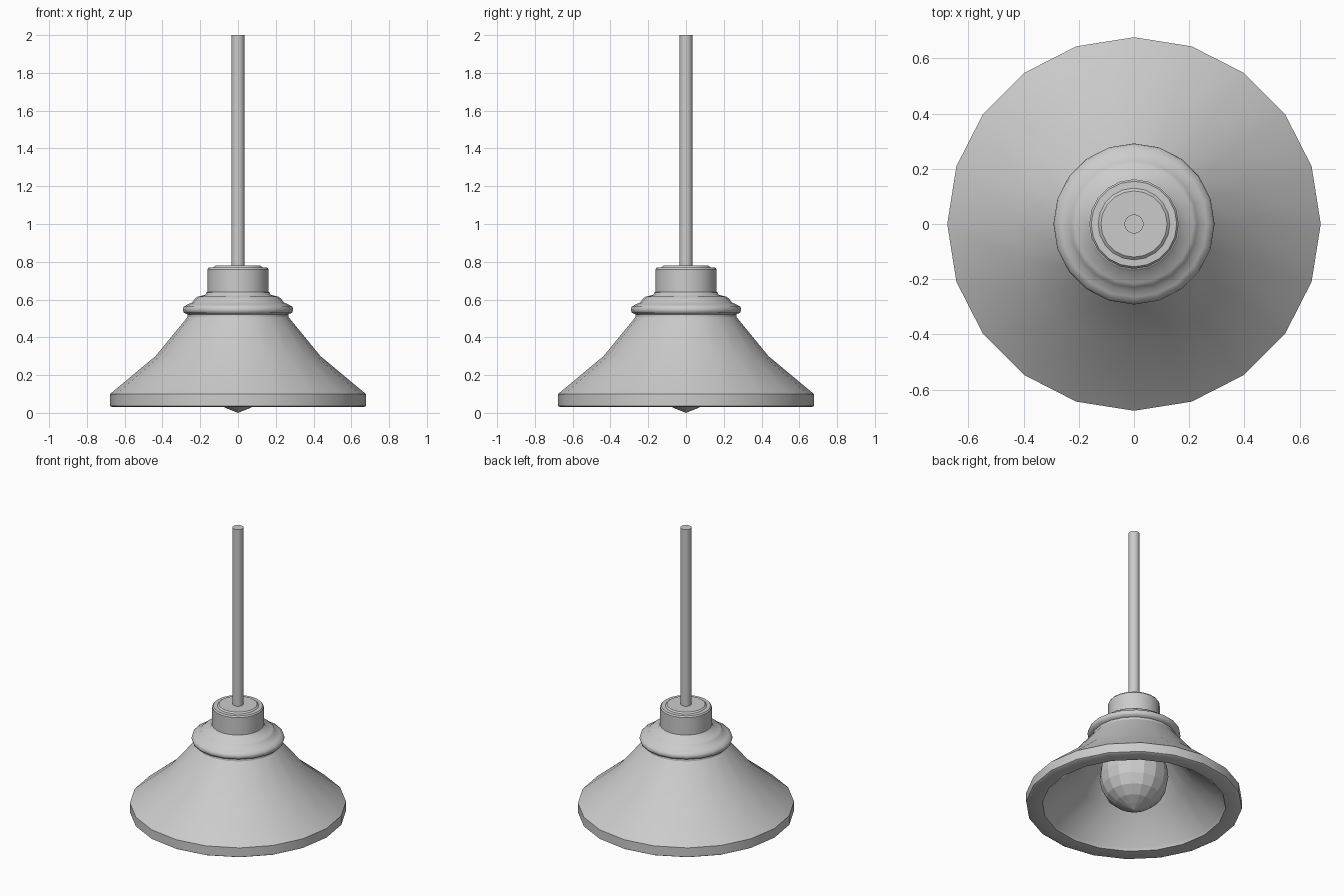
import bpy, bmesh, math

if "Cube" in bpy.data.objects:
    bpy.data.objects.remove(bpy.data.objects["Cube"])


def lathe(name, profile, sides=20, smooth=35):
    """Revolve an (r, z) profile about the z axis; r = 0 makes a pole."""
    bm = bmesh.new()
    rings = []
    for r, z in profile:
        if r == 0:
            rings.append([bm.verts.new((0, 0, z))] * sides)
        else:
            rings.append([bm.verts.new((r * math.cos(2 * math.pi * i / sides),
                                        r * math.sin(2 * math.pi * i / sides), z))
                          for i in range(sides)])
    for a, b in zip(rings, rings[1:]):
        for i in range(sides):
            j = (i + 1) % sides
            # profiles run upward on the outside, so this winding faces outward
            bm.faces.new(list(dict.fromkeys((a[i], a[j], b[j], b[i]))))
    mesh = bpy.data.meshes.new(name)
    bm.to_mesh(mesh)
    bm.free()
    obj = bpy.data.objects.new(name, mesh)
    bpy.context.collection.objects.link(obj)
    if smooth:
        bpy.ops.object.select_all(action='DESELECT')
        obj.select_set(True)
        bpy.context.view_layer.objects.active = obj
        bpy.ops.object.shade_smooth_by_angle(angle=math.radians(smooth))
    return obj


# Flared shade: ceiling, inner wall, bottom rim, vertical band, outer slopes
lathe("shade", [
    (0, 0.45), (0.19, 0.45), (0.365, 0.225), (0.568, 0.055), (0.575, 0.035),
    (0.665, 0.03), (0.677, 0.037), (0.677, 0.10), (0.437, 0.30), (0.265, 0.51)],
    smooth=42)

# Moulded collar above the shade, open where it meets its neighbours
lathe("collar", [
    (0.268, 0.505), (0.266, 0.522), (0.287, 0.53), (0.292, 0.545),
    (0.288, 0.562), (0.265, 0.575), (0.242, 0.585), (0.23, 0.602),
    (0.215, 0.615), (0.172, 0.625), (0.168, 0.637), (0.16, 0.64)], smooth=60)

# Socket cap with stepped top
lathe("cap", [
    (0.162, 0.635), (0.162, 0.76), (0.155, 0.769),
    (0.13, 0.77), (0.12, 0.779), (0, 0.779)])

# Hanging rod
lathe("rod", [(0.035, 0.775), (0.035, 2.0), (0, 2.0)], sides=16)

# Faceted bulb, its tip just below the rim
lathe("bulb", [
    (0, 0), (0.055, 0.022), (0.115, 0.05), (0.17, 0.097), (0.203, 0.16),
    (0.216, 0.23), (0.207, 0.31), (0.17, 0.38), (0.11, 0.44),
    (0.10, 0.45)], sides=16, smooth=0)
